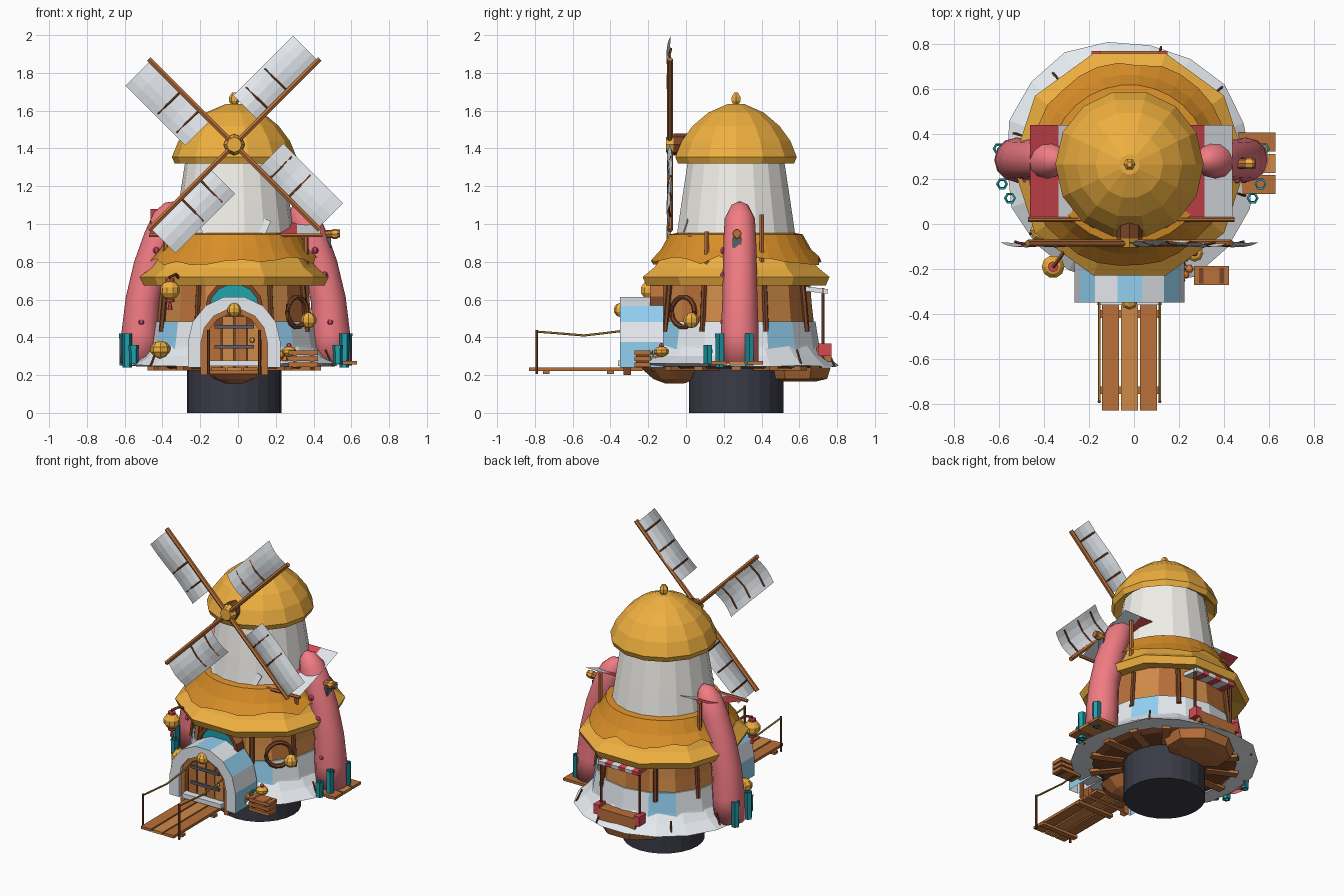
import bpy, bmesh, math, random
from mathutils import Vector, Matrix

if "Cube" in bpy.data.objects:
    bpy.data.objects.remove(bpy.data.objects["Cube"])
random.seed(4)
CX, CY = -0.02, 0.265            # tower axis
TAU = math.tau

def mat(h):
    m = bpy.data.materials.get(h)
    if not m:
        m = bpy.data.materials.new(h)
        m.diffuse_color = [((int(h[i:i+2], 16) / 255 + .055) / 1.055) ** 2.4 for i in (0, 2, 4)] + [1]
        m.use_nodes = True
        m.node_tree.nodes["Principled BSDF"].inputs["Base Color"].default_value = m.diffuse_color
    return m

GOLD, STRAW, WHITE, CLOTH, BLUE = 'EFB040', 'D98E28', 'F2F0EA', 'E6EBF0', '92D0F0'
WOOD, WOOD2, DARK, PINK, RED = 'B9703A', 'CE8A48', '7A4527', 'F27C84', 'D94A52'
TEAL, TEAL2, IRON, BASE = '1FA3AE', '148490', '5A5E68', '3A3B47'

def build(name, verts, faces, cols, idx=None, smooth=False):
    me = bpy.data.meshes.new(name)
    me.from_pydata([tuple(v) for v in verts], [], faces)
    for c in cols:
        me.materials.append(mat(c))
    for k, p in enumerate(me.polygons):
        p.material_index = idx[k] if idx else 0
        p.use_smooth = smooth
    bm = bmesh.new(); bm.from_mesh(me)
    bmesh.ops.recalc_face_normals(bm, faces=bm.faces)
    bm.to_mesh(me); bm.free()
    ob = bpy.data.objects.new(name, me)
    bpy.context.collection.objects.link(ob)
    return ob

def lathe(name, prof, n, cols, pick=None, at=(CX, CY, 0), jit=None, cap=False, off=0., sc=(1, 1)):
    """Revolve (r, z) points; pick(i, j) chooses a colour, jit reshapes a ring point."""
    vs, fs, ix = [], [], []
    for j, p in enumerate(prof):
        for i in range(n):
            r, z = jit(i, j, *p) if jit else p
            a = TAU * i / n + off
            vs.append((at[0] + r * sc[0] * math.cos(a), at[1] + r * sc[1] * math.sin(a), at[2] + z))
    for j in range(len(prof) - 1):
        for i in range(n):
            k = (i + 1) % n
            fs.append((j*n + i, j*n + k, j*n + n + k, j*n + n + i))
            ix.append(pick(i, j) if pick else 0)
    if cap:
        fs += [tuple(range(n)), tuple(range(len(vs) - n, len(vs)))]
        ix += [0, 0]
    return build(name, vs, fs, cols, ix)

def sweep(name, pts, rad, col, n=8, smooth=False):
    """Tube along a path, one radius or one per point."""
    pts = [Vector(p) for p in pts]
    rad = rad if isinstance(rad, (list, tuple)) else [rad] * len(pts)
    vs, m = [], len(pts)
    for j, p in enumerate(pts):
        q = (pts[min(j + 1, m - 1)] - pts[max(j - 1, 0)]).to_track_quat('Z', 'Y')
        vs += [p + q @ Vector((rad[j] * math.cos(TAU*i/n), rad[j] * math.sin(TAU*i/n), 0)) for i in range(n)]
    fs = [(j*n + i, j*n + (i+1) % n, j*n + n + (i+1) % n, j*n + n + i) for j in range(m - 1) for i in range(n)]
    return build(name, vs, fs + [tuple(range(n)), tuple(range(m*n - n, m*n))], [col], smooth=smooth)

def box(name, c, s, col, rz=0, rx=0, ry=0):
    R = Matrix.Rotation(rz, 3, 'Z') @ Matrix.Rotation(ry, 3, 'Y') @ Matrix.Rotation(rx, 3, 'X')
    vs = [Vector(c) + R @ Vector((x*s[0]/2, y*s[1]/2, z*s[2]/2)) for x in (-1, 1) for y in (-1, 1) for z in (-1, 1)]
    return build(name, vs, [(0,1,3,2), (4,6,7,5), (0,4,5,1), (2,3,7,6), (0,2,6,4), (1,5,7,3)], [col])

def ball(name, c, r, col, n=8, sz=1.0):
    prof = [(r * math.sin(math.pi * (k + .15) / 5.3), -sz * r * math.cos(math.pi * (k + .15) / 5.3)) for k in range(6)]
    return lathe(name, prof, n, [col], at=c, cap=True)

def polar(r, deg, z):
    a = math.radians(deg)
    return Vector((CX + r * math.cos(a), CY + r * math.sin(a), z))

# --- base, floor and hulls below
lathe('base_drum', [(.25, 0), (.25, .25)], 24, [BASE], cap=True)
lathe('floor', [(.40, .235), (.45, .26)], 16, [DARK], cap=True)
lathe('front_hull', [(.05, .155), (.12, .18), (.19, .24)], 10, [WOOD], at=(CX, -.06, 0), cap=True, sc=(.9, 1))
lathe('back_hull', [(.10, .165), (.17, .18), (.19, .24)], 8, [WOOD], at=(CX, .59, 0), cap=True, off=TAU/16, sc=(1.25, 1))
for k in range(14):
    p = polar(.36, k * 360 / 14, .235)
    box('floor_beam', p, (.2, .05, .02), WOOD, rz=TAU * k / 14)

# --- lower house: cloth skirt, striped band, plank wall
rag = [random.uniform(-.025, .02) for _ in range(18)]
lathe('cloth_skirt', [(.43, .36), (.48, .30), (.56, .255), (.44, .245)], 18, [CLOTH],
      jit=lambda i, j, r, z: (r + rag[i], z + rag[i] * .5) if j == 2 else (r, z))
lathe('striped_band', [(.455, .29), (.44, .36), (.42, .485), (.40, .485)], 16, [CLOTH, BLUE],
      pick=lambda i, j: int(i % 4 in (1,) or i == 11))
lathe('plank_wall', [(.415, .45), (.40, .58), (.39, .72)], 16, [WOOD, WOOD2], pick=lambda i, j: i % 2)
for d in (-62, -25, 22, 62, 118, 155, 205, 242):
    sweep('wall_post', [polar(.425, d, .43), polar(.40, d, .68)], .015, DARK, 6)

# --- thatched lower roof with ragged upper layer
lathe('lower_roof', [(.39, .70), (.50, .675), (.52, .72), (.455, .77), (.395, .85), (.355, .94), (.30, .95)], 10, [GOLD])
jag = [random.uniform(-.035, .035) for _ in range(30)]
lathe('ragged_thatch', [(.30, .955), (.355, .945), (.40, .865), (.44, .805)], 30, [STRAW],
      jit=lambda i, j, r, z: (r + .35 * jag[i] + .012, z - jag[i] * .8) if j == 3 else (r, z))

# --- white tower, domed cap and finial
lathe('tower', [(.32, .93), (.295, 1.1), (.255, 1.36)], 18, [WHITE])
lathe('cap_roof', [(.25, 1.37), (.315, 1.32), (.33, 1.355), (.295, 1.44), (.235, 1.52), (.15, 1.59), (.045, 1.635)],
      14, [GOLD], cap=True)
lathe('finial', [(.012, 1.625), (.027, 1.65), (.027, 1.672), (.012, 1.695)], 6, [GOLD], cap=True)

# --- windmill hub, arms and sails
HZ = 1.42
sweep('hub_shaft', [(CX, .06, HZ), (CX, -.065, HZ)], .058, DARK, 8)
sweep('hub_cap', [(CX, -.06, HZ), (CX, -.105, HZ)], [.058, .04], GOLD, 8)
for k in range(4):
    a = TAU / 8 + k * TAU / 4
    def P(u, v, y, a=a):
        return Vector((CX + u*math.cos(a) - v*math.sin(a), y, HZ + u*math.sin(a) + v*math.cos(a)))
    sweep('sail_arm', [P(.0, 0, -.085), P(.64, 0, -.085)], .015, WOOD, 6)
    us = [.18 + .447 * i / 6 for i in range(7)]
    vs = [P(u, .187 * j / 4, -.078 - .02 * math.sin(math.pi * j / 4) - .006 * math.sin(u * 14)) for u in us for j in range(5)]
    build('sail', vs, [(i*5 + j, i*5 + j + 1, i*5 + j + 6, i*5 + j + 5) for i in range(6) for j in range(4)], [CLOTH])
    for u in (.26, .40, .55):
        sweep('sail_rib', [P(u, 0, -.08), P(u, .09, -.095), P(u, .17, -.078)], .006, DARK, 5)

# --- pink tapering pillars, knobs, crystal tubes, side awnings
for s in (-1, 1):
    X = lambda x: CX * .6 + s * x
    sweep('pink_pillar', [(X(.51), .285, .26), (X(.505), .285, .42), (X(.49), .285, .6), (X(.45), .285, .78),
          (X(.40), .285, .93), (X(.36), .285, 1.03), (X(.33), .285, 1.09), (X(.315), .285, 1.115)],
          [.10, .10, .093, .09, .086, .08, .05, .01], PINK, 12, True)
    for x, z in ((.50, .48), (.47, .73), (.42, .86)):
        ball('pillar_knob', (X(x), .197, z), .018, 'C24470', 6)
    for x, y, z0, z1 in ((.59, .335, .25, .42), (.575, .178, .24, .42), (.54, .115, .26, .36)):
        lathe('crystal_tube', [(.018, z1 - .06), (.018, z1), (.027, z1), (.025, z0), (.015, z0)], 6,
              [TEAL, TEAL2], pick=lambda i, j: i % 2, at=(X(x), y, 0))
    # striped sheet sloping down to a front rod
    n, vs, fs = 4, [], []
    for i in range(n + 1):
        x = X(.20 + .25 * i / n)
        vs += [(x, .025, .94), (x, .235, 1.005), (x, .44, 1.08)]
    for i in range(n):
        fs += [(3*i + j, 3*i + j + 1, 3*i + j + 4, 3*i + j + 3) for j in (0, 1)]
    build('side_awning', vs, fs, [RED, CLOTH],
          [c for c in ((0, 0, 1, 1) if s > 0 else (0, 1, 0, 0)) for _ in range(2)])
    sweep('awning_rod', [(X(.17), .02, .94), (X(.46), .02, .94)], .011, WOOD, 6)
    for y, z in ((.11, .96), (.40, 1.05)):
        sweep('awning_post', [(X(.37), y, .78), (X(.37), y, z)], .014, WOOD, 6)
    box('loose_cloth', (CX + s * .14, -.005, .99), (.08, .006, .09), CLOTH, rx=-.3, ry=s * .4)

# --- spyglass and hanging lamp on the right side
sweep('spyglass', [(.36, .27, .945), (.46, .27, .945), (.461, .27, .945), (.54, .27, .95)], [.015, .015, .022, .022], WOOD, 8)
sweep('spyglass_ring', [(.50, .27, .947), (.525, .27, .948)], .026, GOLD, 8)
sweep('lamp_chain', [(.47, .27, .94), (.47, .27, .80)], .006, IRON, 5)
box('lamp_body', (.47, .27, .90), (.045, .05, .055), IRON)

# --- striped arched porch
def arch_pts(r, c=.375, z0=.24, n=7):
    return [(CX - r, z0)] + [(CX - r*math.cos(math.pi*i/n), c + r*math.sin(math.pi*i/n)) for i in range(n + 1)] + [(CX + r, z0)]

def arch(name, ro, ri, y0, y1, cols, c=.375, z0=.24, n=7):
    o, q = arch_pts(ro, c, z0, n), arch_pts(ri, c, z0, n)
    vs = [(x, y, z) for y, pr in ((y0, o), (y1, o), (y0, q), (y1, q)) for x, z in pr]
    m, fs, ix = len(o), [], []
    for i in range(m - 1):
        for a, b, col in ((0, 1, i % 2), (2, 3, 1), (0, 2, 1), (1, 3, 1)):
            fs.append((a*m + i, a*m + i + 1, b*m + i + 1, b*m + i)); ix.append(col)
    return build(name, vs, fs, cols, ix)

def arch_panel(name, r, y, col, c, z0, n=7):
    p = arch_pts(r, c, z0, n)
    return build(name, [(x, y, z) for x, z in p], [tuple(range(len(p)))], [col])

arch('porch', .245, .175, -.35, -.12, [BLUE, CLOTH])
arch('door_frame', .178, .145, -.33, -.29, [DARK, WOOD], .38, .2)
arch_panel('door_back', .16, -.295, DARK, .38, .2)
for i in range(4):
    h = (.47, .51, .51, .47)[i]
    box('door_plank', (CX - .1 + .067*i, -.305, (.22 + h)/2), (.06, .02, h - .22), WOOD2 if i % 2 else WOOD)
for z in (.35, .455):
    box('door_hinge', (CX, -.32, z), (.21, .015, .018), IRON)
ball('door_knob', (.075, -.325, .385), .014, GOLD, 6)
ball('door_boss', (CX, -.345, .545), .038, GOLD, 8)
box('door_step', (CX, -.335, .262), (.29, .05, .03), CLOTH)
arch_panel('fan_window', .135, -.175, TEAL, .55, .45)
arch('window_frame', .155, .132, -.19, -.12, [WOOD, DARK], .55, .45)

# --- plank bridge with rope rails
for i in range(3):
    box('bridge_plank', (CX - .085 + .085*i, -.53, .232), (.075, .60, .018), (WOOD, WOOD2, WOOD)[i])
for y in (-.74, -.40):
    box('bridge_batten', (CX, y, .215), (.27, .035, .018), WOOD)
for s in (-1, 1):
    x = CX + s * .135
    sweep('bridge_post', [(x, -.79, .205), (x, -.79, .44)], .008, DARK, 6)
    sweep('bridge_rope', [(x, -.79, .43), (x, -.66, .42), (x, -.54, .41), (x, -.45, .42), (x, -.33, .435)], .006, 'B08A3A', 5)

# --- hanging lantern at front left
sweep('lantern_hook', [(-.30, -.10, .70), (-.33, -.15, .735), (-.36, -.19, .72), (-.36, -.19, .69)], .009, DARK, 5)
ball('lantern', (-.36, -.19, .65), .053, GOLD, 10, .95)
for z in (.703, .596):
    lathe('lantern_cap', [(.024, z - .008), (.024, z + .008)], 8, [RED], at=(-.36, -.19, 0), cap=True)
sweep('lantern_tassel', [(-.36, -.19, .59), (-.36, -.19, .545)], [.006, .014], RED, 6)

# --- back stall: counter, posts and little striped awning
box('stall_counter', (CX, .73, .31), (.28, .08, .075), WOOD)
for s in (-1, 1):
    box('stall_end', (CX + s*.15, .735, .335), (.04, .07, .065), RED)
    sweep('stall_post', [(CX + s*.143, .725, .27), (CX + s*.143, .725, .66)], .009, DARK, 6)
for i in range(6):
    box('stall_awning_strip', (CX - .125 + .05*i, .69, .65), (.05, .12, .025), (RED, CLOTH)[i % 2], rx=-.12)

# --- side deck, crate, wheel, produce and loose spikes
for i in range(3):
    box('deck_plank', (.54, .175 + .095*i, .265), (.18, .085, .018), WOOD2 if i % 2 else WOOD)
for z in (.255, .287, .318):
    box('crate_slat', (.345, -.23, z), (.155, .085, .022), WOOD)
for x in (.30, .39):
    box('crate_leg', (x, -.23, .285), (.02, .07, .09), DARK)
c, t = polar(.435, -40, .535), math.radians(-40)
sweep('cart_wheel', [c + Vector((-.08*math.cos(a)*math.sin(t), .08*math.cos(a)*math.cos(t), .08*math.sin(a)))
      for a in [TAU*i/14 for i in range(15)]], .014, DARK, 6)
ball('wall_gourd', polar(.46, -31, .49), .042, GOLD, 8)
ball('hay_sack', (-.41, -.03, .335), .055, GOLD, 8, .85)
ball('melon', (.27, -.13, .325), .04, GOLD, 8, .7)
ball('melon_top', (.27, -.13, .355), .015, RED, 6)
for i in range(6):
    ball('carrot', (.21 + .018*(i % 3), -.25 + .025*i, .285 + .022*(i % 2)), .02, 'E0802F', 6)
    sweep('carrot_leaf', [(.22, -.20 + .018*i, .31), (.22, -.19 + .018*i, .345)], [.012, .002], '4E8A3C', 4)
for d in (-15, 40, 75, 130, 165, 215):
    sweep('skirt_peg', [polar(.54, d, .25), polar(.50, d, .335)], .006, DARK, 5)
